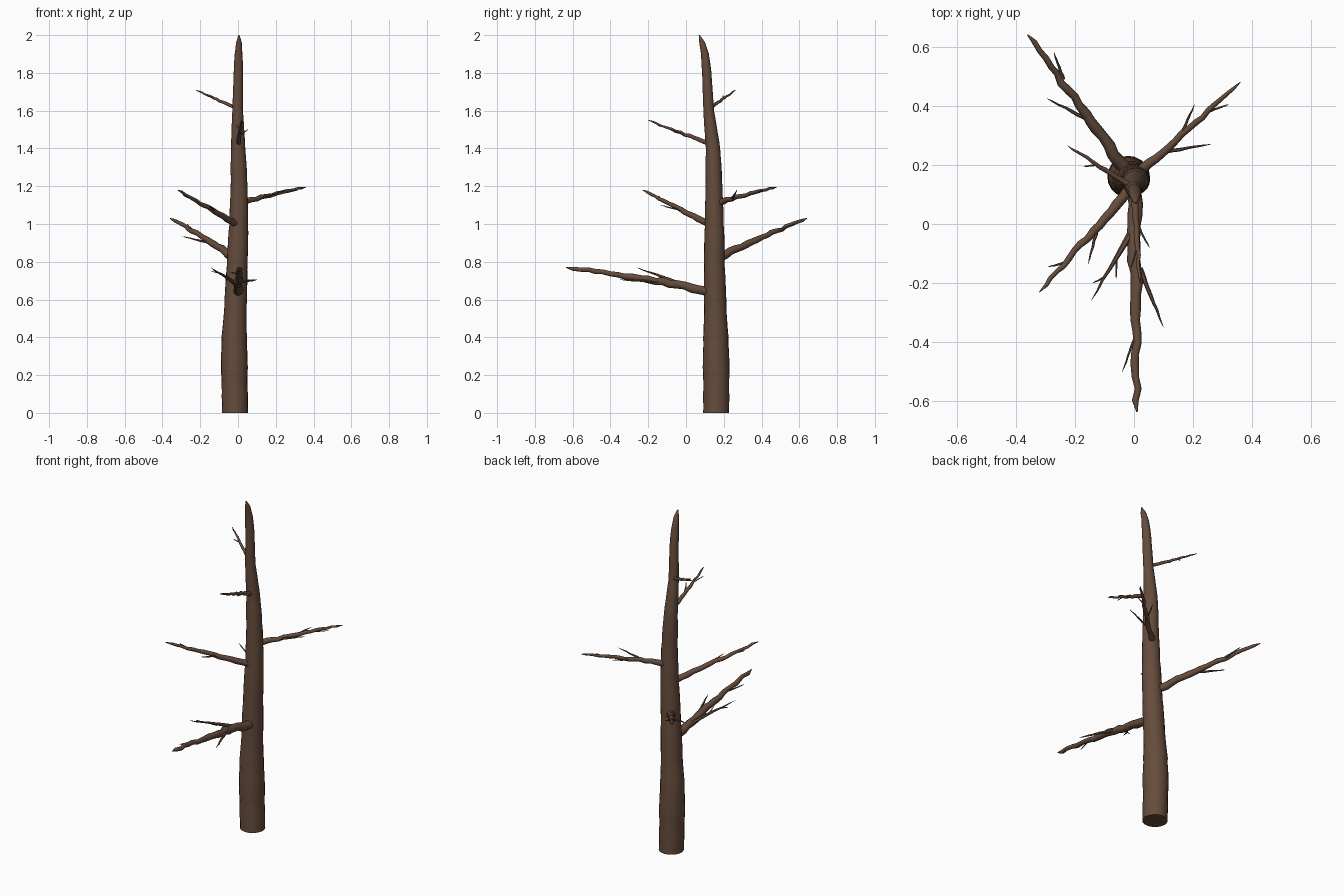
import bpy, bmesh, math, random
from mathutils import Vector

random.seed(4)
if "Cube" in bpy.data.objects:
    bpy.data.objects.remove(bpy.data.objects["Cube"], do_unlink=True)

bark = bpy.data.materials.new("brown bark")
bark.use_nodes = True
BROWN = (0.13, 0.072, 0.045, 1)
bark.diffuse_color = BROWN
shader = bark.node_tree.nodes["Principled BSDF"]
shader.inputs["Base Color"].default_value = BROWN
shader.inputs["Roughness"].default_value = 0.9


def tube(name, rings, sides):
    """Skin a list of (centre, radius) rings lying across the path."""
    bm = bmesh.new()
    loops = []
    for i, (c, r) in enumerate(rings):
        d = rings[min(i + 1, len(rings) - 1)][0] - rings[max(i - 1, 0)][0]
        if name == "trunk" and i == 0:
            d = Vector((0, 0, 1))
        d.normalize()
        ref = Vector((0, 1, 0)) if abs(d.z) > 0.8 else Vector((0, 0, 1))
        u = d.cross(ref).normalized()
        v = d.cross(u)
        loops.append([bm.verts.new(c + r * (u * math.cos(a) + v * math.sin(a)))
                      for a in (math.tau * k / sides for k in range(sides))])
    for a, b in zip(loops, loops[1:]):
        for k in range(sides):
            n = (k + 1) % sides
            bm.faces.new((a[k], a[n], b[n], b[k]))
    bm.faces.new(loops[0][::-1])
    bm.faces.new(loops[-1])
    bmesh.ops.recalc_face_normals(bm, faces=bm.faces)
    mesh = bpy.data.meshes.new(name)
    bm.to_mesh(mesh)
    bm.free()
    mesh.materials.append(bark)
    ob = bpy.data.objects.new(name, mesh)
    bpy.context.collection.objects.link(ob)
    bpy.ops.object.select_all(action='DESELECT')
    ob.select_set(True)
    bpy.context.view_layer.objects.active = ob
    bpy.ops.object.shade_smooth_by_angle(angle=math.radians(50))


def limb(name, start, end, r0, r1, sag=0.0, steps=14, sides=10):
    """Tapering, slightly gnarled limb; sag lifts the middle of its path."""
    a, b = Vector(start), Vector(end)
    wob = r0 * 0.2
    rings = []
    for i in range(steps + 1):
        t = i / steps
        p = a.lerp(b, t) + Vector((0, 0, sag * 4 * t * (1 - t)))
        r = r0 + (r1 - r0) * t
        if 0 < i < steps:
            p += Vector([random.uniform(-wob, wob) for _ in range(3)])
            r *= random.uniform(0.92, 1.08)
        if i == steps:
            r *= 0.25
        rings.append((p, r))
    tube(name, rings, sides)


# Trunk: x, y, z, radius
trunk = [(-.015, .16, 0, .07), (-.019, .16, .2, .07), (-.02, .158, .4, .067),
         (-.012, .154, .6, .058), (-.004, .15, .8, .055), (.004, .15, 1, .05),
         (.006, .148, 1.2, .045), (.001, .143, 1.4, .038), (-.002, .12, 1.6, .028),
         (.002, .11, 1.8, .025), (.003, .1, 1.9, .021), (.005, .085, 1.96, .015),
         (.005, .07, 2, .003)]
rings = []
for p, q in zip(trunk, trunk[1:]):
    n = max(1, round((q[2] - p[2]) / 0.04))
    for i in range(n):
        x, y, z, r = Vector(p).lerp(Vector(q), i / n)
        rings.append((Vector((x, y, z)), r * random.uniform(0.97, 1.03)))
rings.append((Vector(trunk[-1][:3]), trunk[-1][3]))
tube("trunk", rings, 20)

# Main branches, from lowest to highest
limb("front_low_branch", (0, .15, .635), (.01, -.635, .77), .027, .01, .012, 20)
limb("back_low_branch", (-.01, .16, .815), (-.36, .64, 1.03), .023, .008, .004, 18)
limb("front_middle_branch", (0, .135, .995), (-.32, -.23, 1.18), .019, .006, 0, 16)
limb("back_middle_branch", (.01, .165, 1.11), (.36, .48, 1.195), .017, .005, .004, 16)
limb("front_high_branch", (0, .14, 1.42), (.02, -.2, 1.55), .014, .004, -.002)
limb("back_high_branch", (0, .12, 1.61), (-.225, .265, 1.71), .011, .003)

# Twigs: start, end, base radius
twigs = [
    ((0, -.01, .675), (-.145, -.26, .77), .012),
    ((-.06, -.12, .71), (-.06, -.185, .745), .004),
    ((-.1, -.18, .74), (-.14, -.2, .75), .003),
    ((.02, -.15, .695), (.1, -.35, .705), .01),
    ((.005, -.38, .735), (-.04, -.5, .745), .005),
    ((-.15, .35, .9), (-.295, .425, .935), .008),
    ((-.24, .49, .965), (-.27, .58, 1), .007),
    ((-.12, 0, 1.065), (-.155, -.135, 1.1), .007),
    ((-.23, -.13, 1.125), (-.29, -.145, 1.15), .005),
    ((.11, .245, 1.135), (.26, .27, 1.18), .007),
    ((.15, .285, 1.145), (.205, .405, 1.17), .007),
    ((.24, .375, 1.165), (.32, .405, 1.18), .005),
    ((.005, .01, 1.465), (.052, -.08, 1.5), .005),
    ((.01, -.08, 1.505), (-.01, -.15, 1.52), .003),
    ((-.12, .2, 1.665), (-.17, .195, 1.68), .004),
]
for i, (a, b, r) in enumerate(twigs, 1):
    limb(f"twig_{i}", a, b, r, 0.002, 0, 7, 6)
